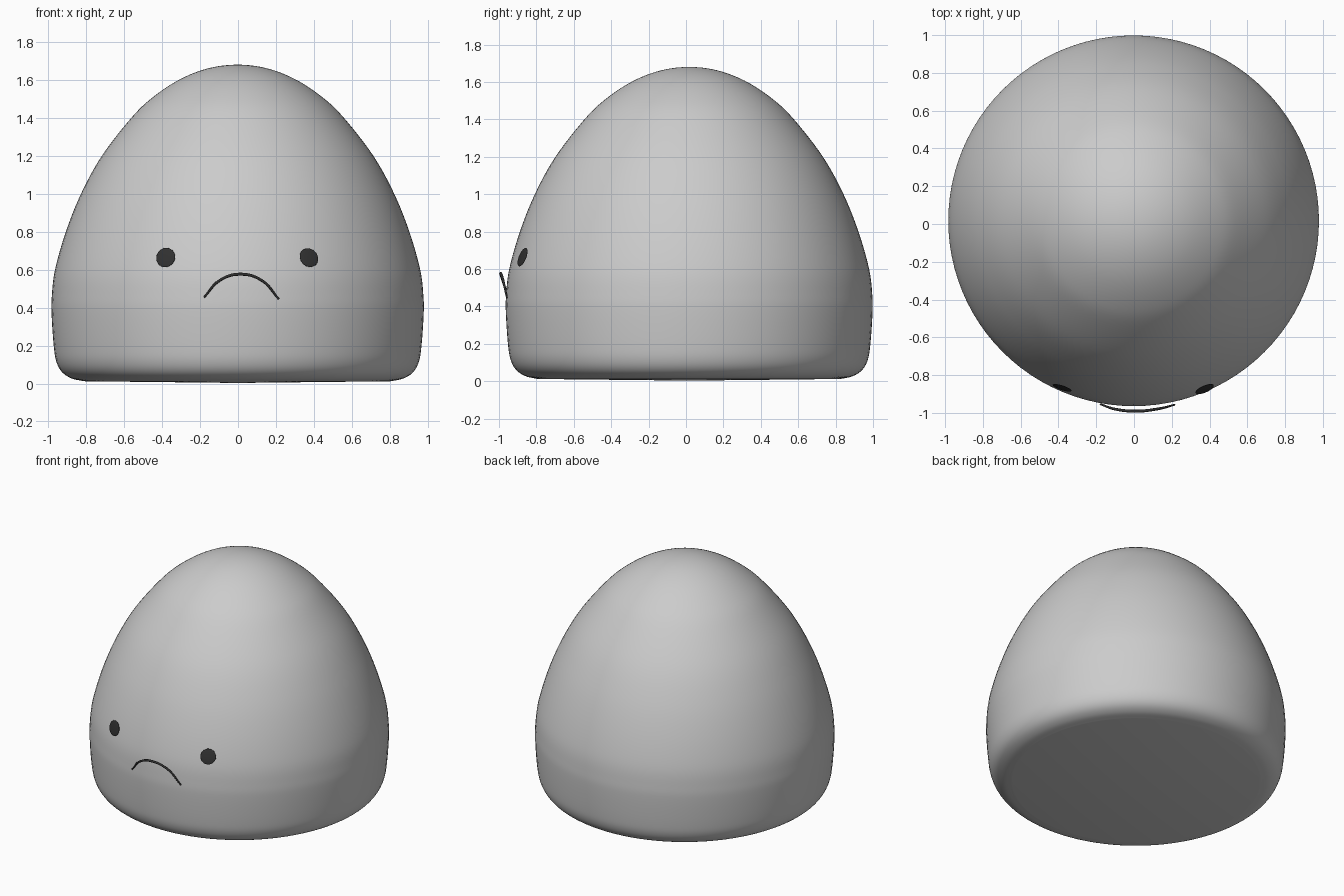
import bpy, bmesh, math
from mathutils import Vector

if "Cube" in bpy.data.objects:
    bpy.data.objects.remove(bpy.data.objects["Cube"])

dark = bpy.data.materials.new("dark")
dark.diffuse_color = (0.03, 0.03, 0.03, 1)
dark.use_nodes = True
dark.node_tree.nodes["Principled BSDF"].inputs["Base Color"].default_value = dark.diffuse_color


def smooth_path(pts, steps=6):
    """Catmull-Rom interpolation through 2D points."""
    p = [Vector(q) for q in pts]
    p = [2 * p[0] - p[1]] + p + [Vector((-p[-2][0], p[-2][1]))]
    out = []
    for a, b, c, d in zip(p, p[1:], p[2:], p[3:]):
        for i in range(steps):
            t = i / steps
            out.append(0.5 * (2 * b + (c - a) * t + (2 * a - 5 * b + 4 * c - d) * t**2
                              + (3 * b - a - 3 * c + d) * t**3))
    return out + [p[-2]]


# Body: rounded dome, revolved from a side profile (radius, height)
profile = [(0.81, 0.012), (0.875, 0.027), (0.925, 0.06), (0.955, 0.115), (0.969, 0.2),
           (0.98, 0.36), (0.979, 0.46), (0.962, 0.6), (0.905, 0.8), (0.825, 1.0),
           (0.715, 1.2), (0.56, 1.4), (0.445, 1.51), (0.30, 1.605), (0.15, 1.662), (0, 1.68)]
path = [Vector((0, 0.003))] + smooth_path(profile)
bm = bmesh.new()
verts = [bm.verts.new((p[0], 0, p[1])) for p in path]
edges = [bm.edges.new(e) for e in zip(verts, verts[1:])]
bmesh.ops.spin(bm, geom=verts + edges, cent=(0, 0, 0), axis=(0, 0, 1),
               angle=math.tau, steps=96, use_duplicate=False)
bmesh.ops.remove_doubles(bm, verts=bm.verts, dist=1e-4)
bmesh.ops.recalc_face_normals(bm, faces=bm.faces)
mesh = bpy.data.meshes.new("body")
bm.to_mesh(mesh)
bm.free()
body = bpy.data.objects.new("body", mesh)
body.location = (-0.002, 0.017, 0)
bpy.context.collection.objects.link(body)
for f in mesh.polygons:
    f.use_smooth = True


# Eyes: thin round discs lying just off the body
def eye(name, loc, tilt, turn):
    bpy.ops.mesh.primitive_uv_sphere_add(segments=32, ring_count=16, radius=0.052, location=loc)
    ob = bpy.context.object
    ob.name = name
    ob.scale = (1, 0.12, 1)
    ob.rotation_euler = (math.radians(tilt), 0, math.radians(turn))
    ob.data.materials.append(dark)
    bpy.ops.object.shade_smooth()


eye("left_eye", (-0.381, -0.867, 0.664), -12, -18)
eye("right_eye", (0.374, -0.874, 0.663), -20, 23)

# Mouth: thin downturned arc, tapered at the ends
curve = bpy.data.curves.new("mouth", "CURVE")
curve.dimensions = "3D"
curve.bevel_depth = 0.008
curve.bevel_resolution = 3
curve.use_fill_caps = True
spline = curve.splines.new("BEZIER")
points = [((-0.178, -0.954, 0.455), 0.6), ((-0.095, -0.981, 0.544), 0.9),
          ((0.012, -0.991, 0.576), 1.0), ((0.125, -0.979, 0.543), 0.9),
          ((0.215, -0.957, 0.445), 0.6)]
spline.bezier_points.add(len(points) - 1)
for bp, (co, r) in zip(spline.bezier_points, points):
    bp.co = co
    bp.radius = r
    bp.handle_left_type = bp.handle_right_type = "AUTO"
curve.materials.append(dark)
mouth = bpy.data.objects.new("mouth", curve)
bpy.context.collection.objects.link(mouth)
